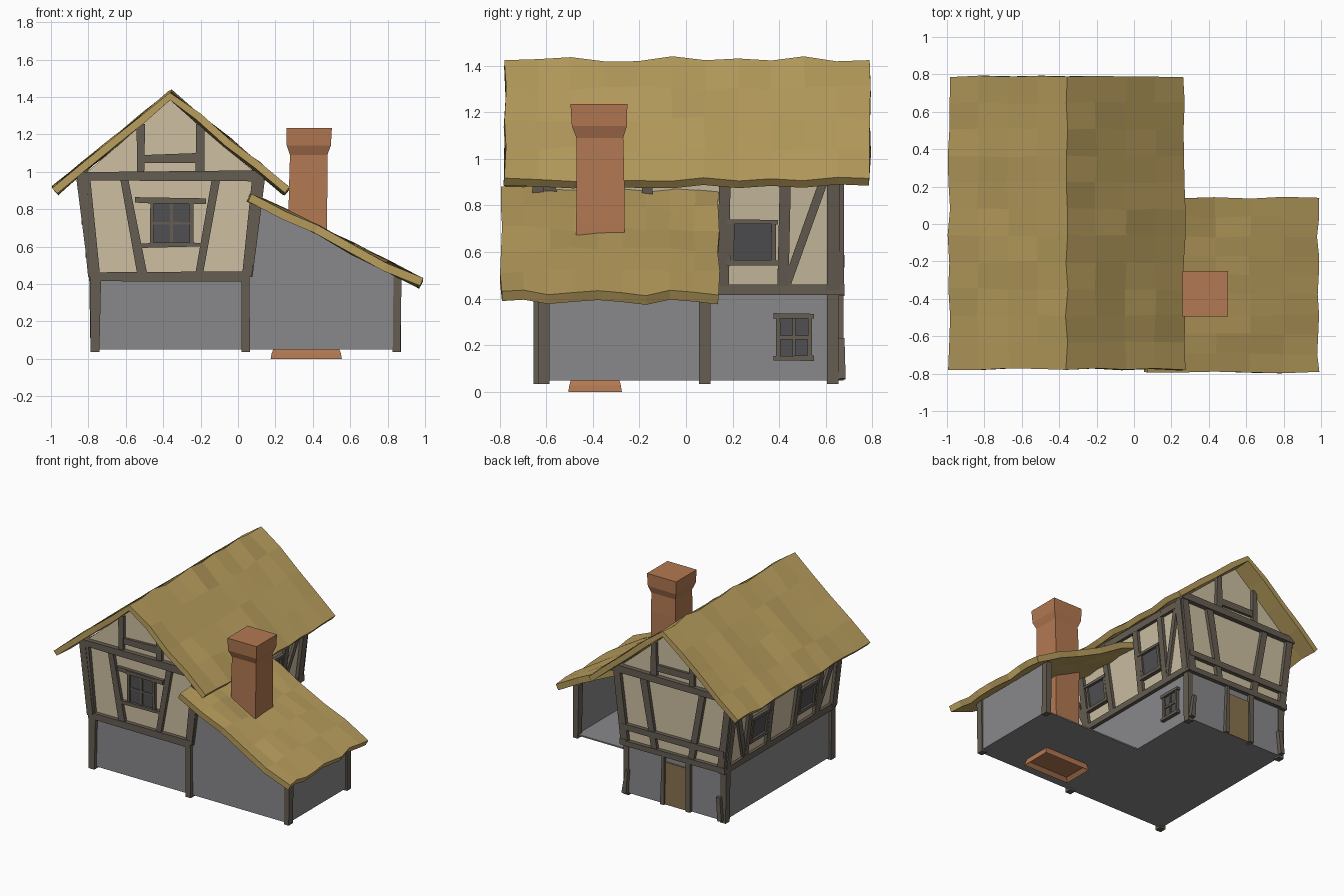
import bpy, bmesh, random
from mathutils import Vector as V

if "Cube" in bpy.data.objects:
    bpy.data.objects.remove(bpy.data.objects["Cube"])

random.seed(4)
CX, YF, YB = -0.36, -0.63, 0.65      # main house centre line, front and back walls


def mat(name, rgb):
    m = bpy.data.materials.new(name)
    m.diffuse_color = (*rgb, 1)
    m.use_nodes = True
    m.node_tree.nodes["Principled BSDF"].inputs["Base Color"].default_value = m.diffuse_color
    return m


THATCH = mat("thatch", (0.48, 0.34, 0.11))
PLASTER = mat("plaster", (0.61, 0.52, 0.36))
TIMBER = mat("timber", (0.13, 0.11, 0.085))
STONE = mat("stone", (0.25, 0.25, 0.26))
BRICK = mat("brick", (0.45, 0.19, 0.085))
GLASS = mat("glass", (0.08, 0.08, 0.085))
WOOD = mat("door_wood", (0.25, 0.17, 0.08))


def make(name, verts, faces, m):
    me = bpy.data.meshes.new(name)
    me.from_pydata([tuple(v) for v in verts], [], faces)
    bm = bmesh.new()
    bm.from_mesh(me)
    if name.find("roof") < 0:
        bmesh.ops.recalc_face_normals(bm, faces=bm.faces)
    bm.to_mesh(me)
    bm.free()
    me.materials.append(m)
    ob = bpy.data.objects.new(name, me)
    bpy.context.collection.objects.link(ob)
    return ob


def loft(name, rings, m):
    """Closed solid through rings with equal point counts."""
    n = len(rings[0])
    faces = [[k * n + i, k * n + (i + 1) % n, (k + 1) * n + (i + 1) % n, (k + 1) * n + i]
             for k in range(len(rings) - 1) for i in range(n)]
    faces += [list(range(n)), list(range((len(rings) - 1) * n, len(rings) * n))]
    return make(name, [p for r in rings for p in r], faces, m)


def beam(name, p, q, w, d, n, m=TIMBER, wob=0.005):
    """Slightly uneven plank from p to q, width w across the wall, depth d along n."""
    p, q, n = V(p), V(q), V(n)
    a = (q - p).normalized()
    n = (n - a * n.dot(a)).normalized()
    s = a.cross(n)
    rings = []
    for c in (p, q):
        ww = w / 2 + random.uniform(-wob, wob)
        c = c + s * random.uniform(-wob, wob)
        rings.append([c + s * i * ww + n * j * d / 2 for i, j in ((-1, -1), (1, -1), (1, 1), (-1, 1))])
    return loft(name, rings, m)


def extrude_y(name, profile, y0, y1, m):
    return loft(name, [[(x, y, z) for x, z in profile] for y in (y0, y1)], m)


def window(name, at, n, u0, u1, z0, z1, cross=True):
    """Pane with frame; at(u, z) gives the point on the wall."""
    um, zm = (u0 + u1) / 2, (z0 + z1) / 2
    beam(name + "_glass", at(um, z0), at(um, z1), u1 - u0, 0.02, n, GLASS, 0)
    for u in (u0, u1):
        beam(name + "_jamb", at(u, z0), at(u, z1), 0.02, 0.045, n, wob=0.002)
    for z in (z0, z1):
        beam(name + "_rail", at(u0 - 0.02, z), at(u1 + 0.02, z), 0.022, 0.055, n, wob=0.002)
    if cross:
        beam(name + "_muntin", at(um, z0), at(um, z1), 0.014, 0.035, n, wob=0.002)
        beam(name + "_muntin", at(u0, zm), at(u1, zm), 0.014, 0.035, n, wob=0.002)


def roof(name, profile, y0, y1, ny, th):
    """Uneven thatch sheet swept along y, given thickness."""
    nx = len(profile)
    verts = []
    for j in range(ny + 1):
        y = y0 + (y1 - y0) * j / ny
        for x, z in profile:
            verts.append((x + random.uniform(-.007, .007), y + random.uniform(-.006, .006),
                          z + random.uniform(-.012, .012)))
    faces = [[j * nx + i, j * nx + i + 1, (j + 1) * nx + i + 1, (j + 1) * nx + i]
             for j in range(ny) for i in range(nx - 1)]
    ob = make(name, verts, faces, THATCH)
    s = ob.modifiers.new("thickness", "SOLIDIFY")
    s.thickness, s.offset = th, -1


def lerp_path(a, b, n):
    return [(a[0] + (b[0] - a[0]) * i / n, a[1] + (b[1] - a[1]) * i / n) for i in range(n + 1)]


def side(s):
    """Point on the outward leaning upper side wall (s=1 right, -1 left)."""
    return lambda y, z: (CX + s * (0.41 + 0.07 * max(0, z - 0.42) / 0.55), y, z)


# main house walls
extrude_y("ground_floor", [(-.77, .05), (.05, .05), (.05, .43), (-.77, .43)], YF, YB, STONE)
extrude_y("upper_floor", [(-.77, .42), (.05, .42), (.12, .97), (CX, 1.385), (-.84, .97)], YF, YB, PLASTER)

# lean-to walls, open at the back
extrude_y("lean_to_front_wall", [(.05, .05), (.86, .05), (.86, .445), (.06, .85)], YF, YF + .015, STONE)
extrude_y("lean_to_side_wall", [(.845, .05), (.86, .05), (.86, .44), (.845, .445)], YF, .08, STONE)
extrude_y("lean_to_floor", [(.05, .05), (.86, .05), (.86, .06), (.05, .06)], YF, .09, STONE)

# thatched roofs
left = lerp_path((-.99, .915), (CX, 1.43), 4)
right = lerp_path((CX, 1.43), (.27, .915), 4)
roof("main_roof", left + right[1:], -.775, .79, 11, .04)
roof("lean_to_roof", lerp_path((.07, .885), (.985, .425), 5), -.795, .14, 9, .045)

# ground floor corner posts
for x, y in ((-.765, YF), (.045, YF), (-.765, YB - .02), (.045, YB - .02), (.85, -.61), (.85, .08)):
    beam("corner_post", (x, y, .035), (x, y, .44), .05, .05, (0, 1, 0))

# timber frame on both gable ends
for y, n, name in ((YF, (0, -1, 0), "front"), (YB, (0, 1, 0), "back")):
    beam(name + "_floor_beam", (-.79, y, .437), (.06, y, .437), .045, .06, n)
    beam(name + "_eave_beam", (-.86, y, .98), (.14, y, .98), .05, .07, n)
    for s in (-1, 1):
        beam(name + "_upper_post", (CX + s * .405, y, .44), (CX + s * .465, y, .98), .055, .055, n)
        beam(name + "_brace", (CX + s * .155, y, .45), (CX + s * .245, y, .96), .05, .05, n)
        beam(name + "_gable_post", (CX + s * .16, y, 1.0), (CX + s * .16, y, 1.255), .045, .05, n)
    beam(name + "_gable_rail", (CX - .15, y, 1.07), (CX + .15, y, 1.07), .045, .04, n)
beam("back_middle_beam", (-.79, YB, .56), (.07, YB, .56), .05, .06, (0, 1, 0))

# front window with wide lintel and sill
front = lambda x, z: (x, YF, z)
window("front_window", front, (0, -1, 0), -.46, -.25, .61, .84)
for z, h in ((.845, .19), (.605, .16)):
    beam("front_lintel", (CX - h, YF, z), (CX + h, YF, z), .022, .05, (0, -1, 0))

# timber frame and windows along both long sides
for s in (-1, 1):
    P, n = side(s), (s, 0, 0)
    beam("side_floor_beam", P(YF, .437), P(YB + .03, .437), .05, .05, n)
    beam("side_eave_beam", P(YF, .94), P(YB, .94), .045, .04, n)
    for t in (-1, 1):
        beam("side_post", P(t * .155, .45), P(t * .165, .95), .05, .045, n)
        beam("side_post", P(t * .42, .45), P(t * .43, .95), .05, .045, n)
        beam("side_brace", P(t * .43, .45), P(t * .60, .93), .045, .04, n)
        beam("side_corner_post", P(t * .63, .44), P(t * .635, .96), .05, .05, n)
        c = t * .285
        window("side_window", P, n, c - .09, c + .09, .555, .73, cross=False)

# small ground floor window on the right
window("lower_window", side(1), (1, 0, 0), .395, .53, .145, .325)

# back door with frame and short corner struts
beam("door", (-.38, YB, .05), (-.38, YB, .37), .19, .02, (0, 1, 0), WOOD, 0)
for s in (-1, 1):
    beam("door_jamb", (-.38 + s * .105, YB, .05), (-.38 + s * .105, YB, .42), .03, .05, (0, 1, 0))
    beam("corner_strut", (CX + s * .4, YB + .02, .055), (CX + s * .385, YB + .015, .23), .03, .03, (0, 1, 0))

# chimney stack with flared cap
rings = []
for z, h in ((.05, .10), (.4, .102), (.72, .104), (.95, .102), (1.09, .1), (1.14, .118), (1.235, .122)):
    cx, cy = .372 + (z - .7) * .015, -.37 + random.uniform(-.004, .004)
    rings.append([(cx + i * h, cy + j * h, z) for i, j in ((-1, -1), (1, -1), (1, 1), (-1, 1))])
loft("chimney", rings, BRICK)

# hearth base, recessed underneath
me = loft("hearth_base", [[(.365 + i * w, -.39 + j * d, z) for i, j in ((-1, -1), (1, -1), (1, 1), (-1, 1))]
                          for z, w, d in ((0, .19, .115), (.03, .185, .11), (.065, .17, .10))], BRICK).data
bm = bmesh.new()
bm.from_mesh(me)
low = min(bm.faces, key=lambda f: f.calc_center_median().z)
bmesh.ops.inset_region(bm, faces=[low], thickness=.035, depth=-.025)
bm.to_mesh(me)
bm.free()
